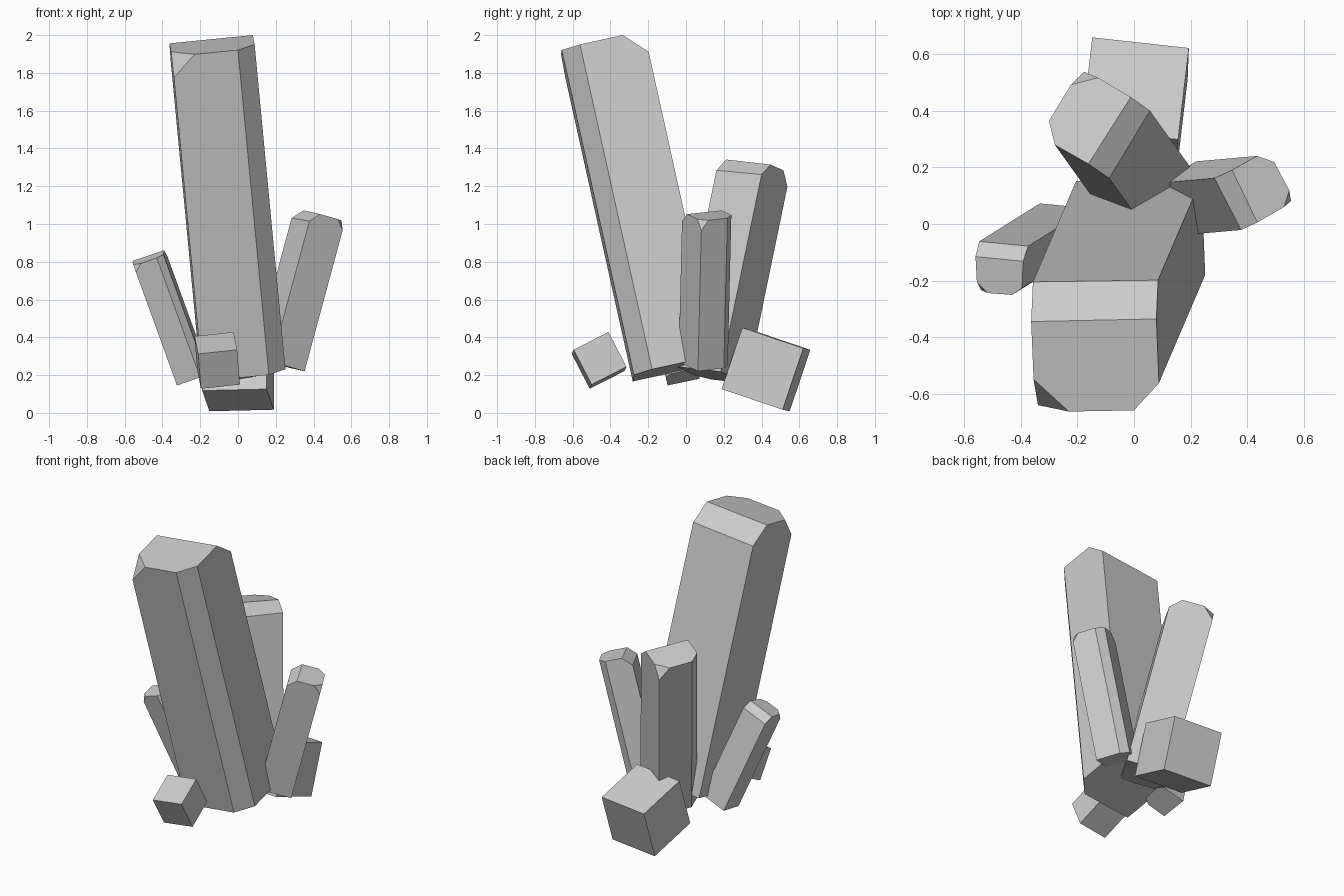
import bpy, bmesh
from mathutils import Vector, Matrix

if "Cube" in bpy.data.objects:
    bpy.data.objects.remove(bpy.data.objects["Cube"])


def finish(name, bm):
    bmesh.ops.recalc_face_normals(bm, faces=bm.faces[:])
    mesh = bpy.data.meshes.new(name)
    bm.to_mesh(mesh)
    bm.free()
    bpy.context.collection.objects.link(bpy.data.objects.new(name, mesh))


def crystal(name, axis, base, top, corners, cuts):
    """Leaning prism between two planes square to its axis, tip trimmed by
    three-point planes. Each corner is any point on one long edge."""
    axis, base, top = Vector(axis).normalized(), Vector(base), Vector(top)
    bm = bmesh.new()

    def ring(level):
        return [bm.verts.new(Vector(c) + axis * (level - Vector(c)).dot(axis)) for c in corners]

    low, high = ring(base), ring(top)
    center = sum((v.co for v in low), Vector()) / len(low)
    bm.faces.new(low)
    bm.faces.new(high)
    for i in range(len(low)):
        j = (i + 1) % len(low)
        bm.faces.new((low[i], low[j], high[j], high[i]))
    for cut in cuts:
        p, q, r = map(Vector, cut)
        normal = (q - p).cross(r - p).normalized()
        if normal.dot(center - p) > 0:
            normal = -normal
        res = bmesh.ops.bisect_plane(bm, geom=bm.verts[:] + bm.edges[:] + bm.faces[:],
                                     plane_co=p, plane_no=normal, clear_outer=True)
        edges = [e for e in res['geom_cut'] if isinstance(e, bmesh.types.BMEdge)]
        bmesh.ops.contextual_create(bm, geom=edges)
    finish(name, bm)


def cube(name, center, size, x_dir, y_dir):
    x = Vector(x_dir).normalized()
    z = x.cross(Vector(y_dir)).normalized()
    rot = Matrix((x, z.cross(x), z)).transposed().to_4x4()
    bm = bmesh.new()
    bmesh.ops.create_cube(bm, size=size, matrix=Matrix.Translation(center) @ rot)
    finish(name, bm)


# Tall main crystal: back bevel and one clipped corner
crystal("main_crystal", (-.095, -.222, 1), (0, 0, .247), (.078, -.335, 2.0),
        [(0, -.657, 1.918), (.088, -.561, 1.95), (.085, -.198, 1.912),
         (-.357, -.205, 1.87), (-.339, -.639, 1.775)],
        [[(.078, -.335, 2.0), (-.36, -.342, 1.955), (.085, -.198, 1.912)],
         [(-.353, -.55, 1.91), (-.236, -.657, 1.897), (-.339, -.639, 1.775)]])

# Crystal leaning to the back
crystal("back_crystal", (-.148, .207, 1), (0, 0, .225), (-.159, .215, 1.341),
        [(.056, .4, 1.262), (-.176, .537, 1.198), (-.3, .364, 1.289),
         (-.279, .279, 1.31), (-.088, .162, 1.288)],
        [[(-.159, .215, 1.341), (-.01, .452, 1.315), (.056, .4, 1.262)],
         [(-.176, .537, 1.198), (-.127, .515, 1.286), (-.222, .491, 1.275)]])

# Crystal leaning to the right
crystal("right_crystal", (.27, .024, 1), (0, 0, .317), (.346, .19, 1.072),
        [(.378, -.021, 1.015), (.286, .162, 1.04), (.434, .24, 1.046),
         (.494, .219, 1.03), (.554, .081, .966)],
        [[(.434, .0035, 1.051), (.346, .19, 1.072), (.378, -.021, 1.015)],
         [(.554, .081, .966), (.547, .116, 1.02), (.529, .06, 1.026)]])

# Small crystal leaning to the left
crystal("left_crystal", (-.363, -.227, 1), (0, 0, .285), (-.395, -.131, .86),
        [(-.544, -.06, .765), (-.374, -.078, .83), (-.395, -.226, .838),
         (-.43, -.25, .82), (-.54, -.233, .743)],
        [[(-.395, -.131, .86), (-.554, -.113, .804), (-.374, -.078, .83)],
         [(-.54, -.233, .743), (-.554, -.205, .785), (-.515, -.244, .79)]])

# Loose cubes at the foot
cube("front_cube", (-.11, -.46, .278), .208, (.205, .01, .022), (-.01, .185, .095))
cube("back_cube", (.002, .4235, .23), .343, (.336, -.037, .008), (.039, .325, -.11))
